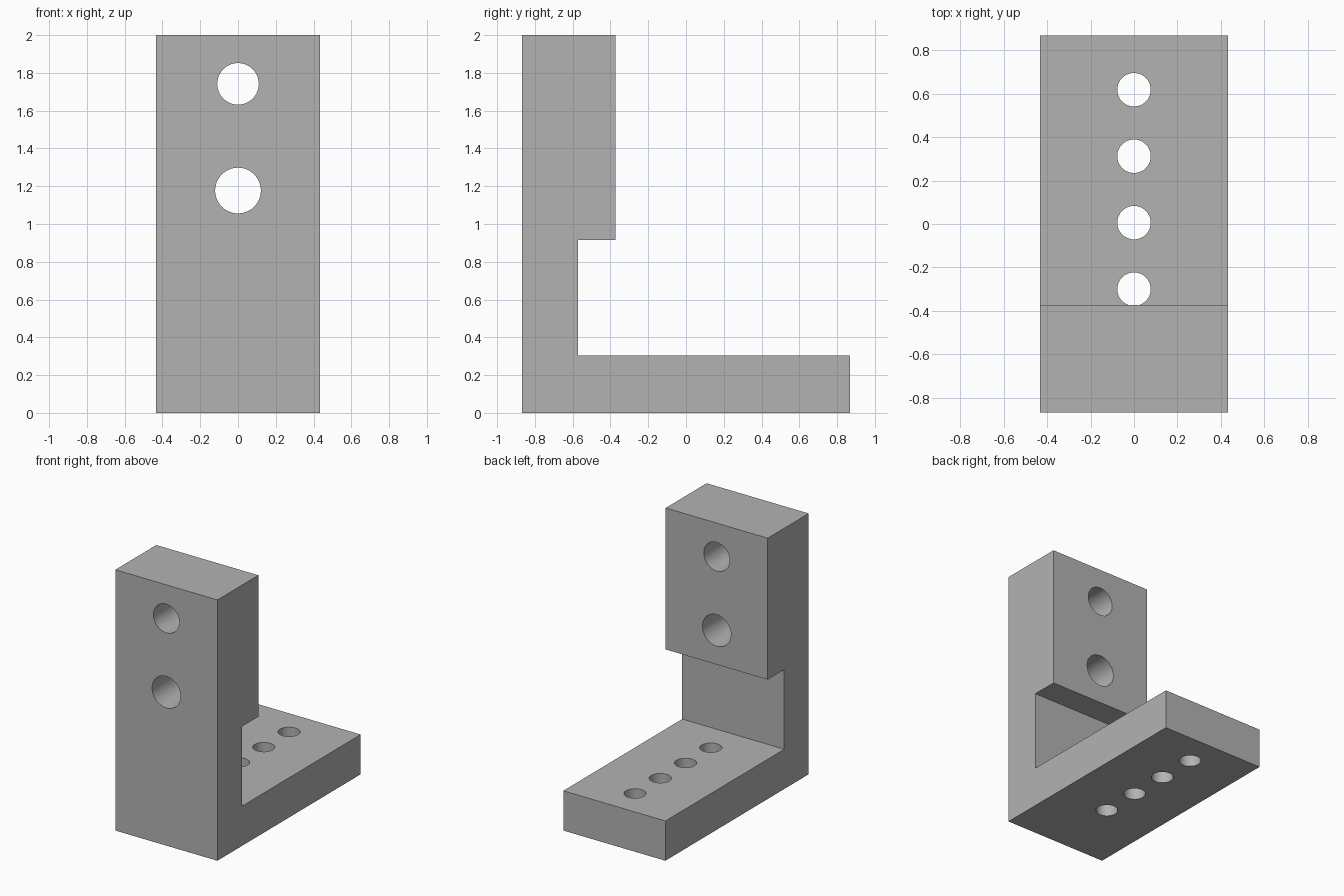
import bpy
import bmesh
import math

cube = bpy.data.objects.get("Cube")
if cube:
    bpy.data.objects.remove(cube, do_unlink=True)

HALF_WIDTH = 0.433
BACK = 0.868

# Plain grey metal
metal = bpy.data.materials.new("grey_metal")
metal.use_nodes = True
grey = (0.45, 0.45, 0.45, 1)
metal.diffuse_color = grey
metal.node_tree.nodes["Principled BSDF"].inputs["Base Color"].default_value = grey

# Bracket body: side profile (y, z) extruded across the width
profile = [(-BACK, 0), (BACK, 0), (BACK, 0.305), (-0.572, 0.305),
           (-0.572, 0.915), (-0.372, 0.915), (-0.372, 2), (-BACK, 2)]
bm = bmesh.new()
side = bm.faces.new([bm.verts.new((-HALF_WIDTH, y, z)) for y, z in profile])
grown = bmesh.ops.extrude_face_region(bm, geom=[side])
moved = [v for v in grown["geom"] if isinstance(v, bmesh.types.BMVert)]
bmesh.ops.translate(bm, verts=moved, vec=(2 * HALF_WIDTH, 0, 0))
bmesh.ops.recalc_face_normals(bm, faces=bm.faces)
mesh = bpy.data.meshes.new("angle_bracket")
bm.to_mesh(mesh)
bm.free()
mesh.materials.append(metal)
bracket = bpy.data.objects.new("angle_bracket", mesh)
bpy.context.collection.objects.link(bracket)
bpy.context.view_layer.objects.active = bracket


def drill(location, radius, depth, tilt=0):
    """Cut a round through hole and remove the cutter."""
    bpy.ops.mesh.primitive_cylinder_add(vertices=64, radius=radius, depth=depth,
                                        location=location, rotation=(tilt, 0, 0))
    cutter = bpy.context.object
    cutter.name = "hole_cutter"
    cutter.hide_render = True
    cutter.data.materials.append(metal)
    bpy.context.view_layer.objects.active = bracket
    cut = bracket.modifiers.new("hole", 'BOOLEAN')
    cut.operation = 'DIFFERENCE'
    cut.solver = 'EXACT'
    cut.object = cutter
    bpy.ops.object.modifier_apply(modifier=cut.name)
    bpy.data.objects.remove(cutter, do_unlink=True)


# Row of bolt holes in the base
for i in range(4):
    drill((0, 0.618 - 0.306 * i, 0.15), 0.077, 0.6)

# Two larger holes through the upright
for z, radius in ((1.742, 0.11), (1.177, 0.121)):
    drill((0, -0.62, z), radius, 1, math.pi / 2)

# Smooth bores, sharp edges
bpy.ops.object.select_all(action='DESELECT')
bracket.select_set(True)
bpy.context.view_layer.objects.active = bracket
bpy.ops.object.shade_smooth_by_angle(angle=math.radians(30))
